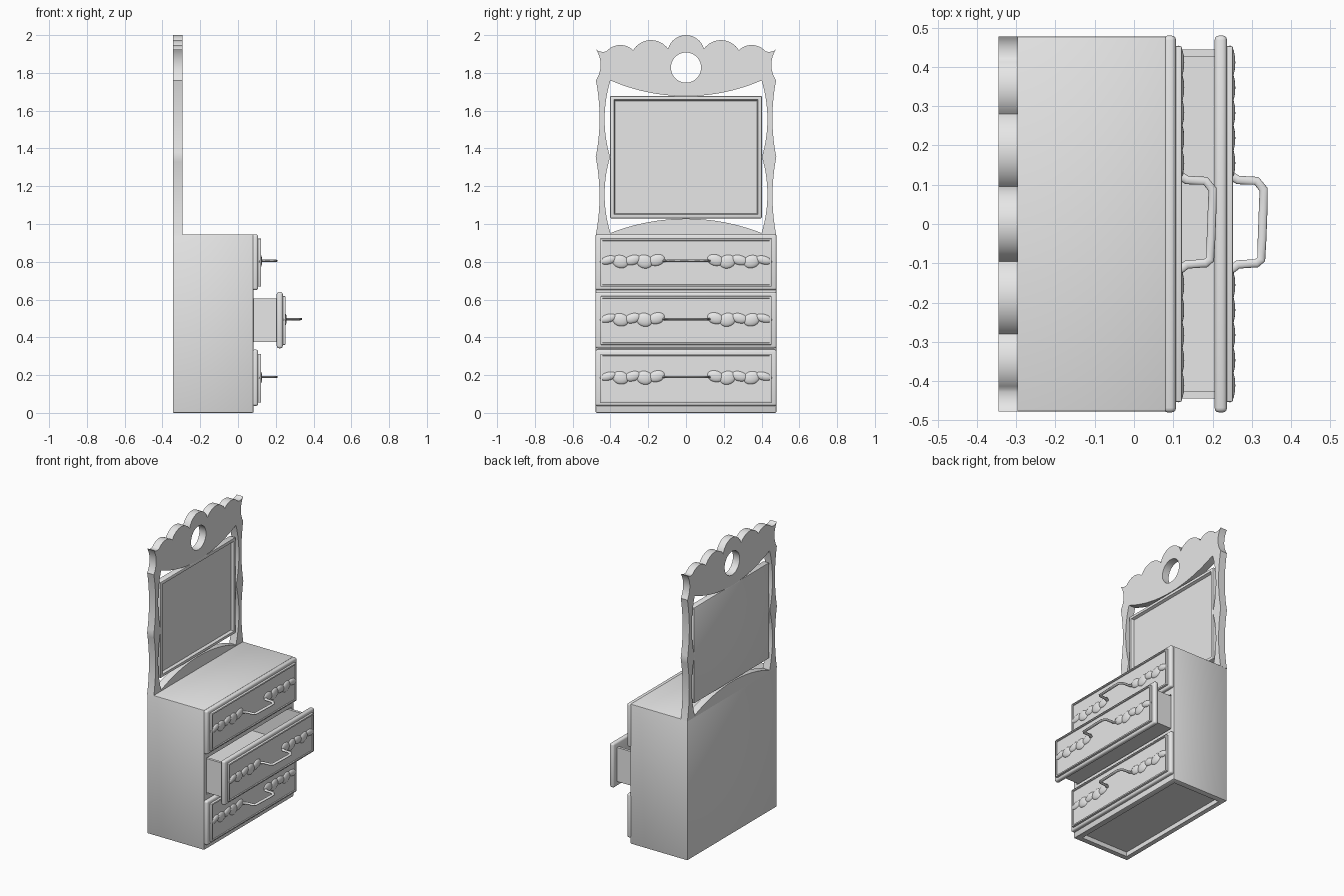
import bpy, bmesh, math
from mathutils import Vector, Matrix

if "Cube" in bpy.data.objects:
    bpy.data.objects.remove(bpy.data.objects["Cube"], do_unlink=True)

GREY = (0.8, 0.8, 0.8, 1.0)
mat = bpy.data.materials.new("plain grey")
mat.use_nodes = True
mat.diffuse_color = GREY
mat.node_tree.nodes["Principled BSDF"].inputs["Base Color"].default_value = GREY


def activate(ob):
    bpy.ops.object.select_all(action='DESELECT')
    ob.select_set(True)
    bpy.context.view_layer.objects.active = ob


def finish(ob, angle=35):
    ob.data.materials.clear()
    ob.data.materials.append(mat)
    activate(ob)
    bpy.ops.object.shade_smooth_by_angle(angle=math.radians(angle))
    return ob


def mesh_object(name, bm):
    bmesh.ops.recalc_face_normals(bm, faces=bm.faces)
    me = bpy.data.meshes.new(name)
    bm.to_mesh(me)
    bm.free()
    ob = bpy.data.objects.new(name, me)
    bpy.context.collection.objects.link(ob)
    return finish(ob)


def box_bm(x, y, z, bevel=0.0, segments=2):
    """Box from (min, max) ranges, with optional rounded edges."""
    size = [r[1] - r[0] for r in (x, y, z)]
    mid = [(r[0] + r[1]) / 2 for r in (x, y, z)]
    bm = bmesh.new()
    bmesh.ops.create_cube(bm, size=1, matrix=Matrix.Translation(mid) @ Matrix.Diagonal((*size, 1)))
    if bevel:
        bmesh.ops.bevel(bm, geom=bm.edges[:], offset=bevel, segments=segments,
                        profile=0.5, affect='EDGES')
    return bm


def box(name, x, y, z, bevel=0.0, segments=2):
    return mesh_object(name, box_bm(x, y, z, bevel, segments))


def sunk_box(name, x, y, z, border, depth, bevel):
    """Box whose front (+x) face has a raised border around a sunken field."""
    bm = box_bm(x, y, z, bevel)
    front = max(bm.faces, key=lambda f: f.calc_center_median().x * 100 + f.calc_area())
    bmesh.ops.inset_region(bm, faces=[front], thickness=border)
    bmesh.ops.inset_region(bm, faces=[front], thickness=depth * 0.5, depth=-depth)
    return mesh_object(name, bm)


def curve_object(name, splines, dims, closed):
    cu = bpy.data.curves.new(name, 'CURVE')
    cu.dimensions = dims
    for pts in splines:
        sp = cu.splines.new('POLY')
        sp.points.add(len(pts) - 1)
        for p, co in zip(sp.points, pts):
            p.co = (*co, 0, 1) if len(co) == 2 else (*co, 1)
        sp.use_cyclic_u = closed
    ob = bpy.data.objects.new(name, cu)
    bpy.context.collection.objects.link(ob)
    return ob


def to_mesh(ob, angle=35):
    activate(ob)
    bpy.ops.object.convert(target='MESH')
    return finish(bpy.context.view_layer.objects.active, angle)


def arc(p, q, sag, n=16):
    """Circular arc from p to q that swells by sag to the left of its direction."""
    p, q = Vector(p), Vector(q)
    half = (q - p) / 2
    normal = Vector((-half.y, half.x))
    a = 2 * math.atan(sag / half.length)
    out = []
    for i in range(n + 1):
        t = a * (2 * i / n - 1)
        out.append((p + q) / 2 + half * math.sin(t) / math.sin(a)
                   + normal * (math.cos(t) - math.cos(a)) / math.sin(a))
    return out


def mirrored(arcs):
    """Joins arcs running down the left half and reflects them to a closed loop."""
    half = []
    for pts in arcs:
        for p in pts:
            if p.x > -1e-5 and not (half and (p - half[-1]).length < 1e-5):
                half.append(p)
    other = [Vector((-p.x, p.y)) for p in reversed(half) if p.x > 1e-4]
    return half + other


# Cabinet body with a drawer opening and a hollow underside
body = box("cabinet_body", (-0.345, 0.082), (-0.478, 0.478), (0, 0.945), 0.006)
cutters = [box("opening_cutter", (-0.3, 0.2), (-0.452, 0.452), (0.368, 0.612)),
           box("underside_cutter", (-0.31, 0.045), (-0.44, 0.44), (-0.1, 0.03))]
for c in cutters:
    c.hide_render = True
    mod = body.modifiers.new("cut", 'BOOLEAN')
    mod.operation = 'DIFFERENCE'
    mod.solver = 'EXACT'
    mod.object = c
    activate(body)
    bpy.ops.object.modifier_apply(modifier=mod.name)
    bpy.data.objects.remove(c, do_unlink=True)
finish(body)


# Drawers: front plate, raised panel, carved relief and pull handle
def drawer(label, z0, z1, handle_z, slide):
    box(label + "_drawer_front", (0.075 + slide, 0.107 + slide), (-0.48, 0.48), (z0, z1), 0.012, 3)
    sunk_box(label + "_drawer_panel", (0.1 + slide, 0.122 + slide), (-0.453, 0.453),
             (z0 + 0.018, z1 - 0.022), 0.008, 0.006, 0.004)

    bm = bmesh.new()
    for side in (-1, 1):
        for i in range(5):
            y = side * (0.155 + 0.064 * i)
            height = (0.03, 0.036, 0.026, 0.034, 0.022)[i]
            lift = -0.004 if i % 2 else 0.004
            m = (Matrix.Translation((0.114 + slide, y, handle_z + lift))
                 @ Matrix.Rotation(side * (0.25 if i % 2 else -0.25), 4, 'X')
                 @ Matrix.Diagonal((0.014, 0.045, height, 1)))
            bmesh.ops.create_uvsphere(bm, u_segments=16, v_segments=10, radius=1, matrix=m)
    mesh_object(label + "_drawer_relief", bm)

    path = [(0.112, 0.126), (0.135, 0.112), (0.182, 0.11), (0.2, 0.088), (0.199, 0.04),
            (0.196, -0.04), (0.194, -0.09), (0.182, -0.1), (0.135, -0.103), (0.112, -0.12)]
    handle = curve_object(label + "_drawer_handle", [[(x, y, 0) for x, y in path]], '3D', False)
    handle.data.bevel_depth = 0.011
    handle.data.bevel_resolution = 2
    handle.data.use_fill_caps = True
    handle.scale.z = 0.6
    handle.location = (slide, 0, handle_z)
    to_mesh(handle, 50)


drawer("bottom", 0.037, 0.335, 0.19, 0)
drawer("middle", 0.342, 0.64, 0.497, 0.13)
drawer("top", 0.65, 0.945, 0.805, 0)

# Open tray behind the middle drawer front
tray_x, tray_z = (-0.25, 0.21), (0.375, 0.605)
box("tray_floor", tray_x, (-0.444, 0.444), (0.375, 0.39))
for name, y in (("tray_left_wall", (0.426, 0.444)), ("tray_right_wall", (-0.444, -0.426))):
    box(name, tray_x, y, tray_z)
box("tray_back_wall", (-0.25, -0.232), (-0.43, 0.43), tray_z)

# Scalloped mirror stand with shaped posts and a round hole in the crown
outer = mirrored([
    arc((-0.095, 1.927), (0.095, 1.927), 0.073),
    arc((0.095, 1.927), (0.28, 1.92), 0.05),
    arc((0.28, 1.92), (0.42, 1.915), 0.03),
    arc((0.42, 1.915), (0.477, 1.925), -0.008, 8),
    arc((0.477, 1.925), (0.477, 1.76), -0.025),
    arc((0.477, 1.76), (0.478, 1.355), -0.02),
    arc((0.478, 1.355), (0.478, 0.94), -0.02)])
opening = mirrored([
    arc((-0.4, 1.76), (0.4, 1.76), -0.083, 32),
    arc((0.4, 1.76), (0.402, 1.355), 0.03),
    arc((0.402, 1.355), (0.4, 0.952), 0.03),
    arc((0.4, 0.952), (-0.4, 0.952), -0.076, 32)])
hole = [(0.08 * math.cos(a), 1.828 + 0.08 * math.sin(a))
        for a in (math.tau * i / 40 for i in range(40))]
stand = curve_object("mirror_stand", [outer, opening, hole], '2D', True)
stand.data.fill_mode = 'BOTH'
stand.data.extrude = 0.025
stand.rotation_euler = (math.pi / 2, 0, math.pi / 2)
stand.location.x = -0.32
to_mesh(stand)

# Framed mirror
sunk_box("mirror", (-0.342, -0.298), (-0.402, 0.402), (1.03, 1.678), 0.02, 0.018, 0.006)
